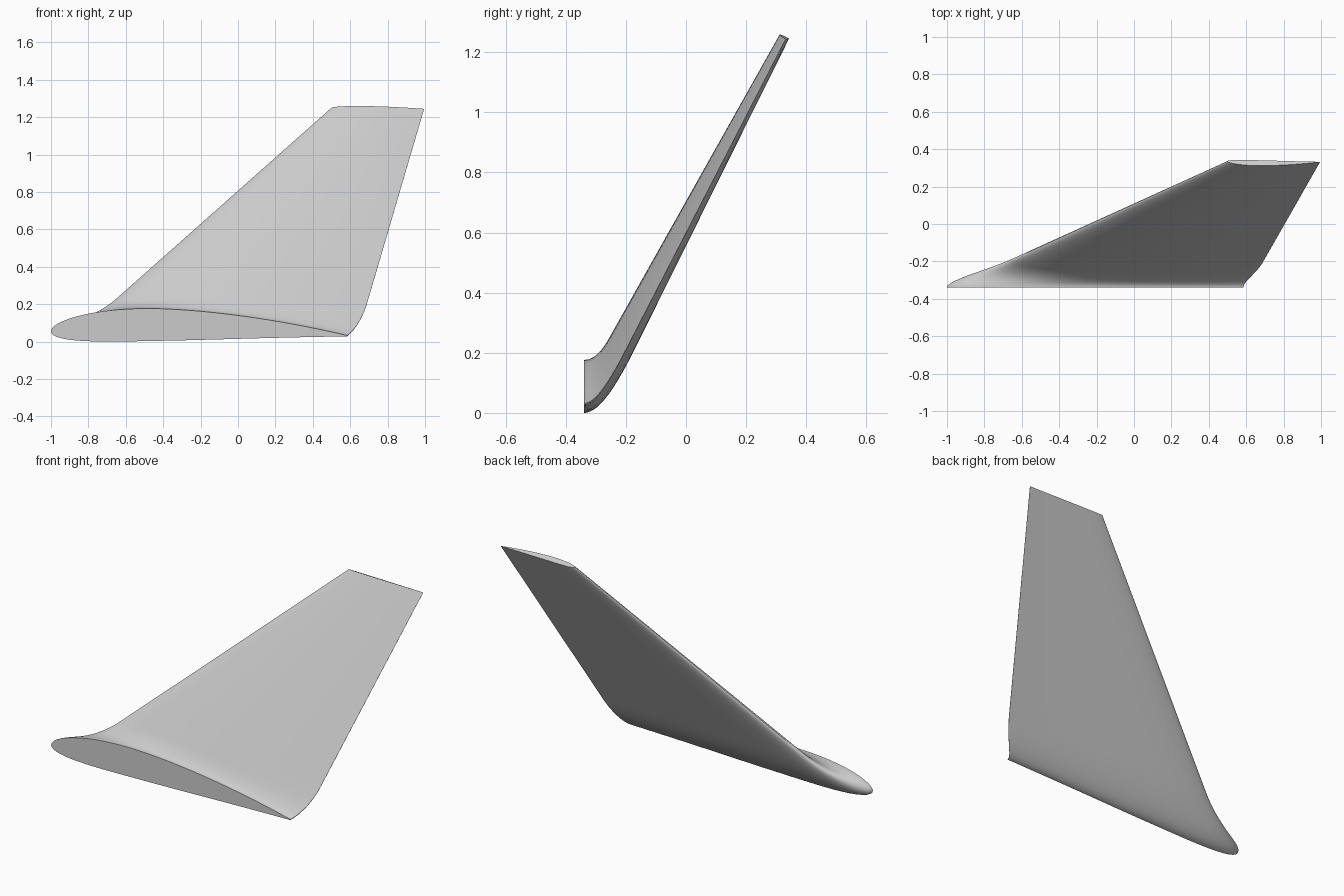
import bpy, bmesh, math
from mathutils import Vector

cube = bpy.data.objects.get("Cube")
if cube:
    bpy.data.objects.remove(cube, do_unlink=True)

HALF = 32          # points along each side of the aerofoil
BLEND, SPAN = 20, 8  # rings in the curved root and the straight blade


def aerofoil(thick, camber, peak=0.4):
    """Closed unit-chord outline: trailing edge, upper side, nose, lower side."""
    def side(u, sign):
        half = 5 * thick * (0.2969 * math.sqrt(u) - 0.126 * u - 0.3516 * u**2
                            + 0.2843 * u**3 - 0.1015 * u**4)
        edge = peak if u < peak else 1 - peak
        line = camber * (1 - ((u - peak) / edge) ** 2)
        return u, line + sign * half
    us = [(1 - math.cos(math.pi * i / HALF)) / 2 for i in range(HALF + 1)]
    return [side(u, 1) for u in reversed(us)] + [side(u, -1) for u in us[1:]]


def section(nose, tail, cant, thick, camber):
    """Place an aerofoil between two points, its upper side leaning by cant."""
    nose, tail = Vector(nose), Vector(tail)
    up = Vector((0, -math.sin(cant), math.cos(cant)))
    size = (tail - nose).length
    return [nose.lerp(tail, u) + up * h * size for u, h in aerofoil(thick, camber)]


def blend_point(a, b, tip, t, k=0.7):
    """Curve from a level start at a into the straight line from b to tip."""
    slope = (tip - b) / (tip.z - b.z)
    corner = b + slope * (a.z - b.z)
    h0 = a + Vector((0, (corner.y - a.y) * k, 0))
    h1 = b.lerp(corner, k)
    s = 1 - t
    return a * s**3 + h0 * 3 * s * s * t + h1 * 3 * s * t * t + b * t**3


cant = math.radians(62.8)
root = section((-1, -0.34, 0.055), (0.585, -0.34, 0.03), 0, 0.11, 0.028)
bend = section((-0.655, -0.192, 0.225), (0.69, -0.202, 0.205), cant, 0.066, 0.018)
tip = section((0.5, 0.335, 1.25), (0.995, 0.332, 1.244), cant, 0.066, 0.018)

rings = [[blend_point(a, b, c, i / BLEND) for a, b, c in zip(root, bend, tip)]
         for i in range(BLEND)]
rings += [[b.lerp(c, i / SPAN) for b, c in zip(bend, tip)] for i in range(SPAN + 1)]

# Skin the rings and close both ends
bm = bmesh.new()
loops = [[bm.verts.new(p) for p in ring] for ring in rings]
for low, high in zip(loops, loops[1:]):
    for i in range(len(low)):
        j = (i + 1) % len(low)
        bm.faces.new((low[i], low[j], high[j], high[i]))
bm.faces.new(loops[0])
bm.faces.new(loops[-1])
bmesh.ops.recalc_face_normals(bm, faces=bm.faces)

mesh = bpy.data.meshes.new("winglet")
bm.to_mesh(mesh)
bm.free()
winglet = bpy.data.objects.new("winglet", mesh)
bpy.context.collection.objects.link(winglet)

# Plain grey finish
grey = bpy.data.materials.new("light_grey")
grey.use_nodes = True
colour = (0.6, 0.6, 0.6, 1)
grey.diffuse_color = colour
grey.node_tree.nodes["Principled BSDF"].inputs["Base Color"].default_value = colour
mesh.materials.append(grey)

bpy.context.view_layer.objects.active = winglet
winglet.select_set(True)
bpy.ops.object.shade_smooth_by_angle(angle=math.radians(40))
